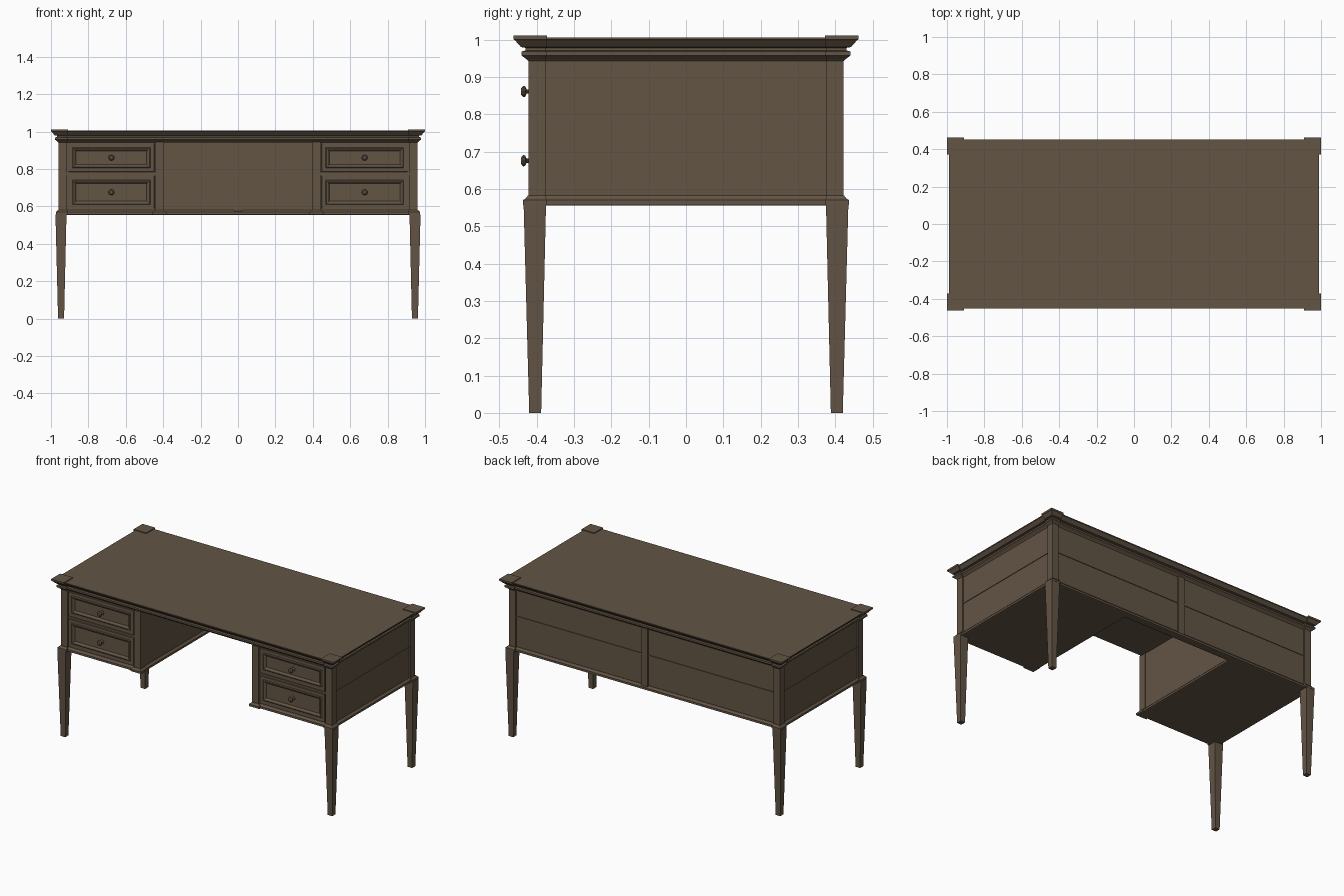
import bpy, bmesh, math
from mathutils import Matrix

if "Cube" in bpy.data.objects:
    bpy.data.objects.remove(bpy.data.objects["Cube"])

wood = bpy.data.materials.new("dark_wood")
wood.diffuse_color = (0.125, 0.09, 0.06, 1)
wood.use_nodes = True
wood.node_tree.nodes["Principled BSDF"].inputs["Base Color"].default_value = wood.diffuse_color


def finish(name, bm):
    bmesh.ops.recalc_face_normals(bm, faces=bm.faces)
    me = bpy.data.meshes.new(name)
    bm.to_mesh(me)
    bm.free()
    me.materials.append(wood)
    ob = bpy.data.objects.new(name, me)
    bpy.context.collection.objects.link(ob)
    return ob


def stack(name, layers):
    """Closed solid through rectangles (x0, x1, y0, y1, z) from bottom to top."""
    bm = bmesh.new()
    rings = []
    for x0, x1, y0, y1, z in layers:
        rings.append([bm.verts.new(p) for p in
                      ((x0, y0, z), (x1, y0, z), (x1, y1, z), (x0, y1, z))])
    for a, b in zip(rings, rings[1:]):
        for i in range(4):
            j = (i + 1) % 4
            bm.faces.new((a[i], a[j], b[j], b[i]))
    bm.faces.new(rings[0][::-1])
    bm.faces.new(rings[-1])
    return finish(name, bm)


def span(a, b):
    return (min(a, b), max(a, b))


def box(name, xa, xb, ya, yb, z0, z1):
    r = span(xa, xb) + span(ya, yb)
    return stack(name, [r + (z0,), r + (z1,)])


HX, HY = 0.96, 0.422          # outer faces of the corner posts
PX, PY = 0.95, 0.411          # recessed panels between posts
POST = 0.046
# Moulding profiles: (projection, height)
CORNICE = [(0.0, 0.942), (0.006, 0.948), (0.018, 0.957), (0.018, 0.968),
           (0.008, 0.971), (0.008, 0.978), (0.02, 0.98), (0.036, 0.998), (0.04, 1.0)]
BASE = [(0.006, 0.555), (0.014, 0.557), (0.014, 0.57), (0.007, 0.575), (0.002, 0.582)]

# Desk top with moulded edge
stack("desk_top", [(-PX - d, PX + d, -PY - d, PY + d, z)
                   for d, z in CORNICE + [(0.04, 1.006)]])

# Corner posts with breakfront cornice blocks, base blocks and tapered legs
for sx in (-1, 1):
    for sy in (-1, 1):
        def corner(name, prof, inner):
            stack(name, [span(sx * (HX - POST - d * inner), sx * (HX + d)) +
                         span(sy * (HY - POST - d * inner), sy * (HY + d)) + (z,)
                         for d, z in prof])
        box("corner_post", sx * (HX - POST), sx * HX,
            sy * (HY - POST), sy * HY, 0.575, 0.945)
        corner("cornice_block", CORNICE + [(0.04, 1.011)], 0.1)
        corner("base_block", BASE, 0.2)
        stack("leg", [span(sx * 0.93, sx * 0.962) + span(sy * 0.388, sy * 0.42) + (0.0,),
                      span(sx * 0.917, sx * 0.976) + span(sy * 0.375, sy * 0.435) + (0.558,)])


def drawer_front(sx, z0, z1):
    """Drawer front: raised border, bead and sunken centre panel."""
    xa, xb = span(sx * 0.447, sx * 0.908)
    bm = bmesh.new()
    rings = []
    for inset, y in ((0, -PY + 0.003), (0.002, -0.417), (0.022, -0.417), (0.027, -0.421),
                     (0.034, -0.419), (0.041, -0.411)):
        rings.append([bm.verts.new(p) for p in
                      ((xa + inset, y, z0 + inset), (xb - inset, y, z0 + inset),
                       (xb - inset, y, z1 - inset), (xa + inset, y, z1 - inset))])
    for a, b in zip(rings, rings[1:]):
        for i in range(4):
            j = (i + 1) % 4
            bm.faces.new((a[i], a[j], b[j], b[i]))
    bm.faces.new(rings[-1])
    bm.faces.new(rings[0][::-1])
    finish("drawer_front", bm)


def knob(x, z):
    """Turned pull made by rings around the y axis."""
    bm = bmesh.new()
    n, rings = 10, []
    for r, y in ((0.015, -0.409), (0.015, -0.415), (0.006, -0.418), (0.006, -0.427),
                 (0.015, -0.431), (0.016, -0.436), (0.009, -0.442)):
        rings.append([bm.verts.new((x + r * math.cos(2 * math.pi * i / n), y,
                                    z + r * math.sin(2 * math.pi * i / n)))
                      for i in range(n)])
    for a, b in zip(rings, rings[1:]):
        for i in range(n):
            j = (i + 1) % n
            bm.faces.new((a[i], a[j], b[j], b[i]))
    bm.faces.new(rings[0])
    bm.faces.new(rings[-1])
    finish("drawer_knob", bm)


INNER = 0.40                  # kneehole side of the pedestals
for sx in (-1, 1):
    # Pedestal case and its base moulding
    box("pedestal_case", sx * INNER, sx * PX, -PY, PY, 0.575, 0.945)
    stack("pedestal_base", [span(sx * (INNER - d), sx * (PX + d)) +
                            (-PY - d, PY + d, z) for d, z in BASE])
    # Inner front post
    box("inner_post", sx * (INNER - 0.004), sx * (INNER + 0.042),
        -HY, -HY + POST, 0.575, 0.945)
    stack("inner_base_block", [span(sx * (INNER - 0.004 - d), sx * (INNER + 0.042 + d)) +
                               (-HY - d, -HY + POST, z) for d, z in BASE])
    # Rails dividing upper and lower panels
    box("side_rail", sx * (PX - 0.01), sx * (PX + 0.004), -0.38, 0.38, 0.769, 0.779)
    box("drawer_rail", sx * 0.44, sx * 0.915, -0.416, -0.40, 0.769, 0.779)
    for z0, z1 in ((0.587, 0.764), (0.784, 0.938)):
        drawer_front(sx, z0, z1)
        knob(sx * 0.677, (z0 + z1) / 2)

# Back panel of the kneehole, with base moulding, stile and rail
box("back_panel", -INNER, INNER, PY - 0.02, PY, 0.575, 0.945)
stack("back_base", [(-INNER, INNER, PY - 0.02 - d, PY + d, z) for d, z in BASE])
box("back_stile", -0.022, 0.022, PY - 0.026, HY - 0.003, 0.575, 0.945)
box("back_rail", -0.915, 0.915, PY - 0.01, PY + 0.004, 0.769, 0.779)
